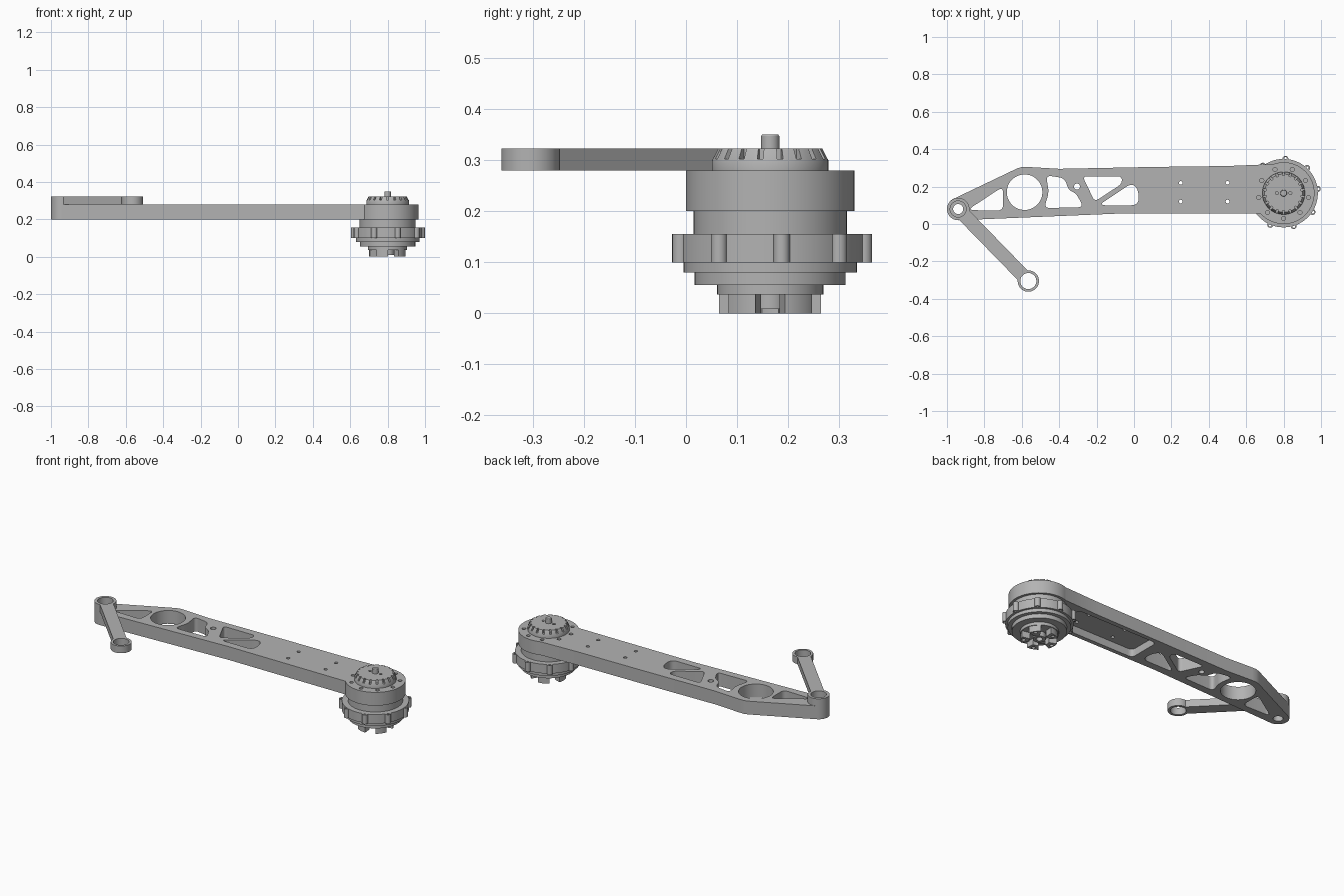
import bpy, bmesh
from math import sin, cos, radians, pi
from mathutils import Vector

if "Cube" in bpy.data.objects:
    bpy.data.objects.remove(bpy.data.objects["Cube"], do_unlink=True)

grey = bpy.data.materials.new("metal grey")
grey.use_nodes = True
COLOUR = (0.45, 0.45, 0.45, 1)
grey.diffuse_color = COLOUR
grey.node_tree.nodes["Principled BSDF"].inputs["Base Color"].default_value = COLOUR

PIVOT = (-0.94, 0.08)   # joint between the two links
TIP = (-0.565, -0.305)  # free end of the short link
AXIS = (0.8, 0.165)     # motor axis


def arc(c, r, a0, a1, n=32):
    """Points along an arc, angles in degrees."""
    angles = [radians(a0 + (a1 - a0) * i / n) for i in range(n + 1)]
    return [(c[0] + r * cos(a), c[1] + r * sin(a)) for a in angles]


def circle(c, r, n=48):
    return arc(c, r, 0, 360, n)[:-1]


def rounded(corners, r, n=6):
    """Polygon with softened corners."""
    pts = []
    for i, corner in enumerate(corners):
        p = Vector(corner)
        ends = []
        for q in (corners[i - 1], corners[(i + 1) % len(corners)]):
            d = Vector(q) - p
            ends.append(p + d.normalized() * min(r, d.length * 0.48))
        for k in range(n + 1):
            t = k / n
            pts.append(ends[0] * (1 - t) ** 2 + p * 2 * t * (1 - t) + ends[1] * t * t)
    return pts


def finish(name, bm):
    bmesh.ops.recalc_face_normals(bm, faces=bm.faces)
    mesh = bpy.data.meshes.new(name)
    bm.to_mesh(mesh)
    bm.free()
    mesh.materials.append(grey)
    ob = bpy.data.objects.new(name, mesh)
    bpy.context.collection.objects.link(ob)
    return ob


def prisms(name, outlines, z0, z1):
    """Extrude one or more outlines into a single object."""
    bm = bmesh.new()
    for outline in outlines:
        face = bm.faces.new([bm.verts.new((p[0], p[1], z0)) for p in outline])
        new = bmesh.ops.extrude_face_region(bm, geom=[face])["geom"]
        bmesh.ops.translate(bm, vec=(0, 0, z1 - z0),
                            verts=[v for v in new if isinstance(v, bmesh.types.BMVert)])
    return finish(name, bm)


def lathe(name, profile, n=64):
    """Revolve a (radius, height) profile about the motor axis."""
    bm = bmesh.new()
    rings = [[bm.verts.new((x, y, z)) for x, y in circle(AXIS, r, n)] for r, z in profile]
    for low, high in zip(rings, rings[1:]):
        for i in range(n):
            j = (i + 1) % n
            bm.faces.new((low[i], low[j], high[j], high[i]))
    bm.faces.new(rings[0])
    bm.faces.new(rings[-1])
    return finish(name, bm)


def activate(ob):
    bpy.ops.object.select_all(action='DESELECT')
    ob.select_set(True)
    bpy.context.view_layer.objects.active = ob


def cut(ob, outlines, z0, z1):
    cutter = prisms("cutter", outlines, z0, z1)
    cutter.hide_render = True
    mod = ob.modifiers.new("cut", 'BOOLEAN')
    mod.operation = 'DIFFERENCE'
    mod.solver = 'EXACT'
    mod.object = cutter
    activate(ob)
    bpy.ops.object.modifier_apply(modifier=mod.name)
    bpy.data.objects.remove(cutter, do_unlink=True)


def polar(r, a):
    return (AXIS[0] + r * cos(radians(a)), AXIS[1] + r * sin(radians(a)))


# Main arm: wide beam, rounded at the pivot and around the motor
outline = (arc(PIVOT, 0.06, 117, 272)
           + [(-0.1, 0.055), (0.65, 0.055)]
           + arc(AXIS, 0.165, -138, 110, 48)
           + [(0.5, 0.31), (0.1, 0.305), (-0.4, 0.295)]
           + [(-0.57, 0.305), (-0.6, 0.305), (-0.625, 0.297)])
arm = prisms("main_arm", [outline], 0.2, 0.28)

# Lightening windows and through holes
windows = [
    rounded([(-0.89, 0.075), (-0.7, 0.07), (-0.7, 0.2)], 0.035),
    rounded([(-0.48, 0.085), (-0.27, 0.09), (-0.31, 0.165), (-0.35, 0.18),
             (-0.37, 0.245), (-0.47, 0.26), (-0.455, 0.17)], 0.03),
    rounded([(-0.275, 0.255), (-0.065, 0.255), (-0.065, 0.215), (-0.21, 0.12)], 0.025),
    rounded([(-0.19, 0.1), (0.025, 0.1), (0.025, 0.18), (-0.01, 0.22)], 0.04),
    circle((-0.585, 0.17), 0.095), circle((-0.305, 0.2), 0.016, 24),
    circle(PIVOT, 0.027, 32)]
windows += [circle((x, y), 0.01, 16) for x in (0.25, 0.5) for y in (0.12, 0.22)]
cut(arm, windows, 0.1, 0.4)

# Underside pocket and the bolt circle around the motor
cut(arm, [rounded([(0.08, 0.08), (0.62, 0.08), (0.62, 0.28), (0.08, 0.28)], 0.03)], 0.1, 0.245)
cut(arm, [circle(polar(0.135, -90 + 40 * i), 0.011, 16) for i in range(9)], 0.255, 0.4)

# Short link: two ring ends joined by a slim bar
direction = Vector(TIP) - Vector(PIVOT)
side = Vector((-direction.y, direction.x)).normalized() * 0.037
a, b = Vector(PIVOT), Vector(TIP)
heading = -45.8
link_outline = (arc(PIVOT, 0.06, heading + 38, heading + 322)
                + arc(TIP, 0.057, heading - 140, heading + 140))
link = prisms("short_link", [link_outline], 0.28, 0.323)
cut(link, [circle(PIVOT, 0.043), circle(TIP, 0.043)], 0.2, 0.4)

# Motor housing: stepped turned body below the arm
housing = lathe("motor_housing", [
    (0.104, 0.037), (0.104, 0.055), (0.148, 0.055), (0.148, 0.08),
    (0.17, 0.08), (0.17, 0.1), (0.183, 0.1), (0.183, 0.155),
    (0.15, 0.155), (0.15, 0.2)])

# Clamp lugs around the housing ring
lugs = prisms("housing_lugs", [circle(polar(0.184, 7 + 40 * i), 0.016, 20) for i in range(9)],
              0.1, 0.155)
cut(lugs, [circle(polar(0.187, 7 + 40 * i), 0.007, 12) for i in range(9)], 0.05, 0.2)

# Output coupling: claws around a hollow hub
claws = []
for i in range(5):
    mid = 180 + 72 * i
    claws.append(arc(AXIS, 0.1, mid - 19, mid + 19, 10)
                 + arc(AXIS, 0.055, mid + 17, mid - 17, 8))
coupling = prisms("coupling_claws", claws, 0, 0.038)
cut(coupling, [circle(polar(0.085, 180 + 72 * i), 0.01, 16) for i in range(5)], -0.1, 0.025)
hub = prisms("coupling_hub", [circle(AXIS, 0.035)], 0.008, 0.038)
cut(hub, [circle(AXIS, 0.018, 24)], -0.1, 0.03)

# Notched bevelled cap on top of the arm
cap = lathe("motor_cap", [(0.114, 0.28), (0.114, 0.3), (0.102, 0.323)])
slots = []
for i in range(18):
    mid = 10 + 20 * i
    slots.append([polar(0.094, mid - 3), polar(0.13, mid - 3),
                  polar(0.13, mid + 3), polar(0.094, mid + 3)])
cut(cap, slots, 0.302, 0.4)
cut(cap, [circle((AXIS[0] + s * 0.036, AXIS[1]), 0.008, 16) for s in (-1, 1)], 0.305, 0.4)

# Central shaft
shaft = lathe("motor_shaft", [(0.018, 0.32), (0.018, 0.347), (0.016, 0.35)], 32)

for ob in (arm, link, housing, lugs, coupling, hub, cap, shaft):
    activate(ob)
    bpy.ops.object.shade_smooth_by_angle(angle=radians(30))
